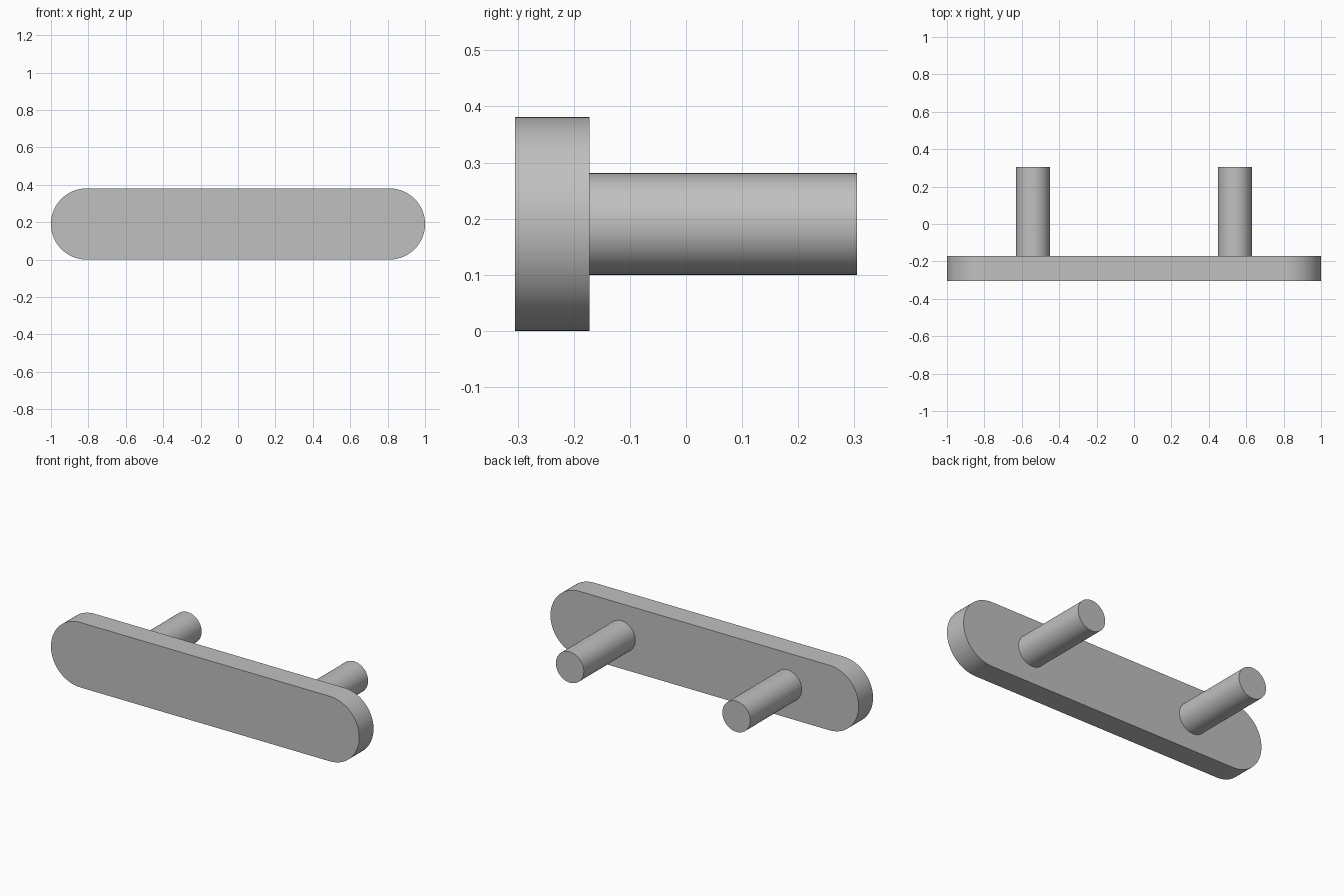
import bpy
import bmesh
from math import pi, sin, cos, radians

cube = bpy.data.objects.get("Cube")
if cube:
    bpy.data.objects.remove(cube, do_unlink=True)

HEIGHT = 0.381
RADIUS = HEIGHT / 2
FRONT, PLATE_BACK, BACK = -0.305, -0.172, 0.305

# Single satin grey finish
grey = bpy.data.materials.new("satin_grey")
grey.use_nodes = True
colour = (0.53, 0.53, 0.53, 1)
grey.diffuse_color = colour
grey.node_tree.nodes["Principled BSDF"].inputs["Base Color"].default_value = colour


def arc(cx, radius, start, end, steps):
    """Points (x, z) on an arc centred at half height."""
    angles = [start + (end - start) * i / steps for i in range(steps + 1)]
    return [(cx + radius * cos(a), RADIUS + radius * sin(a)) for a in angles]


def extrude_outline(name, outline, y0, y1):
    """Solid made by sweeping an (x, z) outline along y."""
    bm = bmesh.new()
    face = bm.faces.new([bm.verts.new((x, y0, z)) for x, z in outline])
    swept = bmesh.ops.extrude_face_region(bm, geom=[face], use_keep_orig=True)
    moved = [v for v in swept["geom"] if isinstance(v, bmesh.types.BMVert)]
    bmesh.ops.translate(bm, verts=moved, vec=(0, y1 - y0, 0))
    bmesh.ops.recalc_face_normals(bm, faces=bm.faces)
    mesh = bpy.data.meshes.new(name)
    bm.to_mesh(mesh)
    bm.free()
    mesh.materials.append(grey)
    obj = bpy.data.objects.new(name, mesh)
    bpy.context.collection.objects.link(obj)
    bpy.ops.object.select_all(action="DESELECT")
    obj.select_set(True)
    bpy.context.view_layer.objects.active = obj
    bpy.ops.object.shade_smooth_by_angle(angle=radians(30))
    return obj


# Long front plate with round ends
cx = 1 - RADIUS
plate = arc(cx, RADIUS, -pi / 2, pi / 2, 48) + arc(-cx, RADIUS, pi / 2, 3 * pi / 2, 48)
extrude_outline("front_plate", plate, FRONT, PLATE_BACK)

# Two round posts behind the plate
for side, x in (("left", 0.54), ("right", -0.54)):
    circle = arc(x, 0.0905, 0, 2 * pi, 64)[:-1]
    extrude_outline(side + "_post", circle, PLATE_BACK, BACK)
